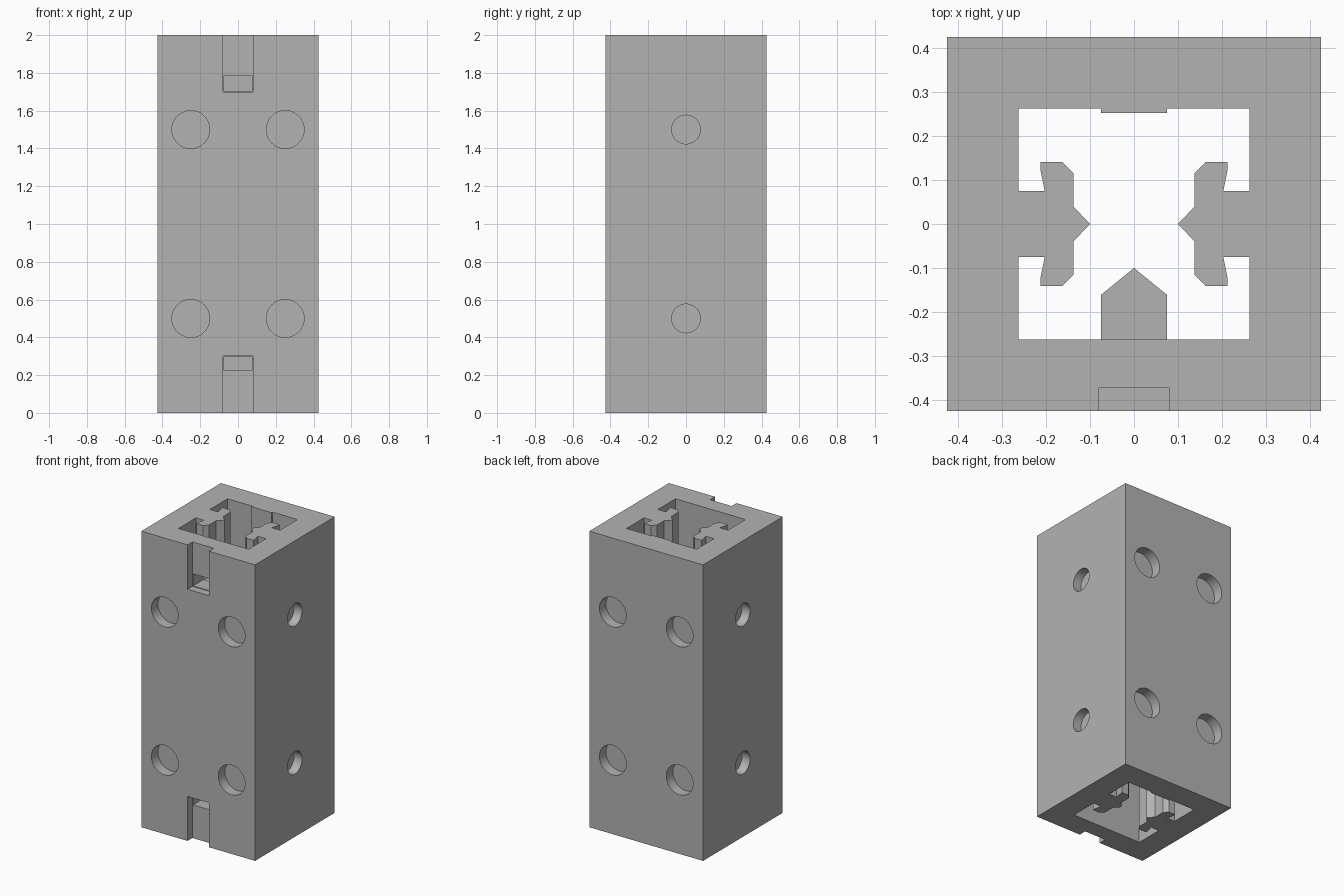
import bpy
import bmesh
from math import radians
from mathutils import Matrix, Vector

if "Cube" in bpy.data.objects:
    bpy.data.objects.remove(bpy.data.objects["Cube"])

HALF, HEIGHT, BORE = 0.425, 2.0, 0.262

grey = bpy.data.materials.new("plain grey")
grey.use_nodes = True
colour = (0.45, 0.45, 0.45, 1)
grey.diffuse_color = colour
grey.node_tree.nodes["Principled BSDF"].inputs["Base Color"].default_value = colour


def finish(name, bm):
    bmesh.ops.recalc_face_normals(bm, faces=bm.faces)
    mesh = bpy.data.meshes.new(name)
    bm.to_mesh(mesh)
    bm.free()
    mesh.materials.append(grey)
    obj = bpy.data.objects.new(name, mesh)
    bpy.context.collection.objects.link(obj)
    return obj


def prism(name, outline, z0, z1):
    bm = bmesh.new()
    face = bm.faces.new([bm.verts.new((x, y, z0)) for x, y in outline])
    top = bmesh.ops.extrude_face_region(bm, geom=[face])["geom"]
    verts = [v for v in top if isinstance(v, bmesh.types.BMVert)]
    bmesh.ops.translate(bm, verts=verts, vec=(0, 0, z1 - z0))
    return finish(name, bm)


def block(name, x, y0, y1, z0, z1):
    return prism(name, [(-x, y0), (x, y0), (x, y1), (-x, y1)], z0, z1)


def drill(name, centre, axis, radius, depth):
    # cylinder straddling the surface, reaching depth below it
    bm = bmesh.new()
    turn = Vector(axis).to_track_quat("Z", "Y").to_matrix().to_4x4()
    bmesh.ops.create_cone(bm, cap_ends=True, segments=48, radius1=radius,
                          radius2=radius, depth=2 * depth,
                          matrix=Matrix.Translation(centre) @ turn)
    return finish(name, bm)


def combine(target, tool, operation):
    mod = target.modifiers.new(tool.name, "BOOLEAN")
    mod.operation = operation
    mod.solver = "EXACT"
    mod.object = tool
    bpy.context.view_layer.objects.active = target
    bpy.ops.object.modifier_apply(modifier=mod.name)
    bpy.data.objects.remove(tool)


body = block("square_tube", HALF, -HALF, HALF, 0, HEIGHT)

# Bore outline: barbed side rails left standing, shallow pad on the back wall
half_rail = [(BORE, 0.075), (0.203, 0.075), (0.213, 0.125), (0.213, 0.141),
             (0.163, 0.141), (0.137, 0.115), (0.137, 0.039)]
rail = half_rail + [(0.1, 0)] + [(x, -y) for x, y in reversed(half_rail)]
right_side = [(0.075, 0.252), (0.075, BORE), (BORE, BORE)] + rail + [(BORE, -BORE)]
outline = right_side + [(-x, y) for x, y in reversed(right_side)]
combine(body, prism("bore", outline, -0.1, HEIGHT + 0.1), "DIFFERENCE")

# Pointed front rib, stopping short of both ends
rib = [(-0.075, -0.3), (0.075, -0.3), (0.075, -0.161), (0, -0.1), (-0.075, -0.161)]
combine(body, prism("front_rib", rib, 0.3, 1.7), "UNION")

# Clip notches and their windows at both ends of the front
for z0, z1, w0, w1 in ((1.7, 2.1, 1.705, 1.785), (-0.1, 0.3, 0.225, 0.295)):
    combine(body, block("notch", 0.08, -0.5, -0.373, z0, z1), "DIFFERENCE")
    combine(body, block("window", 0.074, -0.4, -0.2, w0, w1), "DIFFERENCE")

# Blind round pockets: pairs on front and back, single ones on the sides
for z in (0.5, 1.5):
    for s in (-1, 1):
        for x in (-0.25, 0.25):
            combine(body, drill("pocket", (x, s * HALF, z), (0, s, 0), 0.1, 0.07), "DIFFERENCE")
        combine(body, drill("side_pocket", (s * HALF, 0, z), (s, 0, 0), 0.076, 0.06), "DIFFERENCE")

bpy.ops.object.select_all(action="DESELECT")
body.select_set(True)
bpy.context.view_layer.objects.active = body
bpy.ops.object.shade_smooth_by_angle(angle=radians(30))
